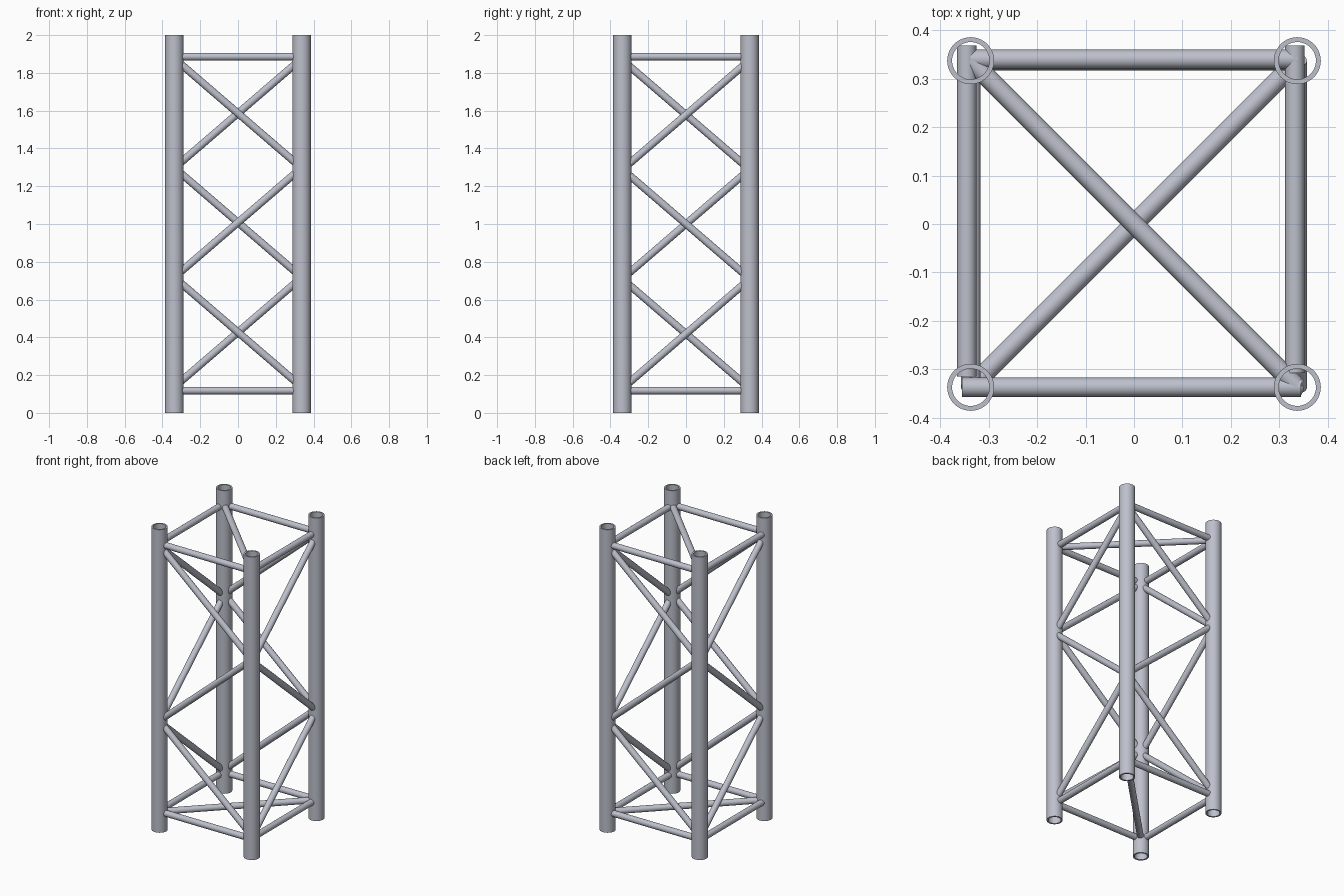
import bpy, bmesh, math
from mathutils import Vector

cube = bpy.data.objects.get("Cube")
if cube:
    bpy.data.objects.remove(cube, do_unlink=True)

HEIGHT = 2.0
LEG = 0.337          # leg axis offset from the centre
OUTER, INNER = 0.0485, 0.0385
BAR = 0.02           # brace radius
RISE = 0.29          # half height of one diagonal
TOP, BOTTOM = 1.886, 0.118

metal = bpy.data.materials.new("brushed grey metal")
metal.use_nodes = True
colour = (0.51, 0.53, 0.60, 1)
metal.diffuse_color = colour
metal.node_tree.nodes["Principled BSDF"].inputs["Base Color"].default_value = colour


def finish(name, bm):
    bmesh.ops.recalc_face_normals(bm, faces=bm.faces)
    mesh = bpy.data.meshes.new(name)
    bm.to_mesh(mesh)
    bm.free()
    mesh.materials.append(metal)
    obj = bpy.data.objects.new(name, mesh)
    bpy.context.collection.objects.link(obj)
    bpy.ops.object.select_all(action="DESELECT")
    obj.select_set(True)
    bpy.context.view_layer.objects.active = obj
    bpy.ops.object.shade_smooth_by_angle(angle=math.radians(40))
    return obj


def tube(name, x, y):
    """Hollow leg: a rectangular wall section spun about its axis."""
    bm = bmesh.new()
    section = [(INNER, 0), (OUTER, 0), (OUTER, HEIGHT), (INNER, HEIGHT)]
    verts = [bm.verts.new((r, 0, z)) for r, z in section]
    edges = [bm.edges.new((verts[i], verts[i - 1])) for i in range(4)]
    bmesh.ops.spin(bm, geom=verts + edges, axis=(0, 0, 1), cent=(0, 0, 0),
                   angle=math.tau, steps=40)
    bmesh.ops.remove_doubles(bm, verts=bm.verts, dist=0.0001)
    obj = finish(name, bm)
    obj.location = (x, y, 0)


def bar(name, start, end):
    """Round bar between two points."""
    start, end = Vector(start), Vector(end)
    bm = bmesh.new()
    bmesh.ops.create_cone(bm, cap_ends=True, segments=24, radius1=BAR,
                          radius2=BAR, depth=(end - start).length)
    obj = finish(name, bm)
    obj.location = (start + end) / 2
    obj.rotation_euler = (end - start).to_track_quat("Z", "Y").to_euler()


# Four hollow legs
for side, x in (("right", -LEG), ("left", LEG)):
    for depth, y in (("front", -LEG), ("back", LEG)):
        tube(f"{depth}_{side}_leg", x, y)

# Horizontal rails at both ends
for level, z in (("top", TOP), ("bottom", BOTTOM)):
    bar(f"front_{level}_rail", (-0.355, -LEG, z), (0.345, -LEG, z))
    bar(f"back_{level}_rail", (-LEG, 0.34, z), (LEG, 0.34, z))
    bar(f"right_{level}_rail", (-0.345, -0.315, z), (-0.345, 0.368, z))
    bar(f"left_{level}_rail", (0.332, -0.308, z), (0.332, 0.368, z))

# Zigzag braces: each face starts high at one of two opposite legs
high = {"front": (-LEG, -LEG), "right": (-LEG, -LEG),
        "back": (LEG, LEG), "left": (LEG, LEG)}
low = {"front": (LEG, -LEG), "right": (-LEG, LEG),
       "back": (-LEG, LEG), "left": (LEG, -LEG)}
for face in high:
    drop = 0.008 if face in ("left", "right") else 0
    for i, centre in enumerate((1.586, 1.008, 0.427)):
        a, b = (high[face], low[face]) if i % 2 == 0 else (low[face], high[face])
        z = centre - drop
        bar(f"{face}_diagonal_{i + 1}", (*a, z + RISE), (*b, z - RISE))

# Corner-to-corner braces inside the end frames
bar("top_cross_brace", (-LEG, LEG, TOP), (LEG, -LEG, TOP))
bar("bottom_cross_brace", (-LEG, -LEG, BOTTOM), (LEG, LEG, BOTTOM))
